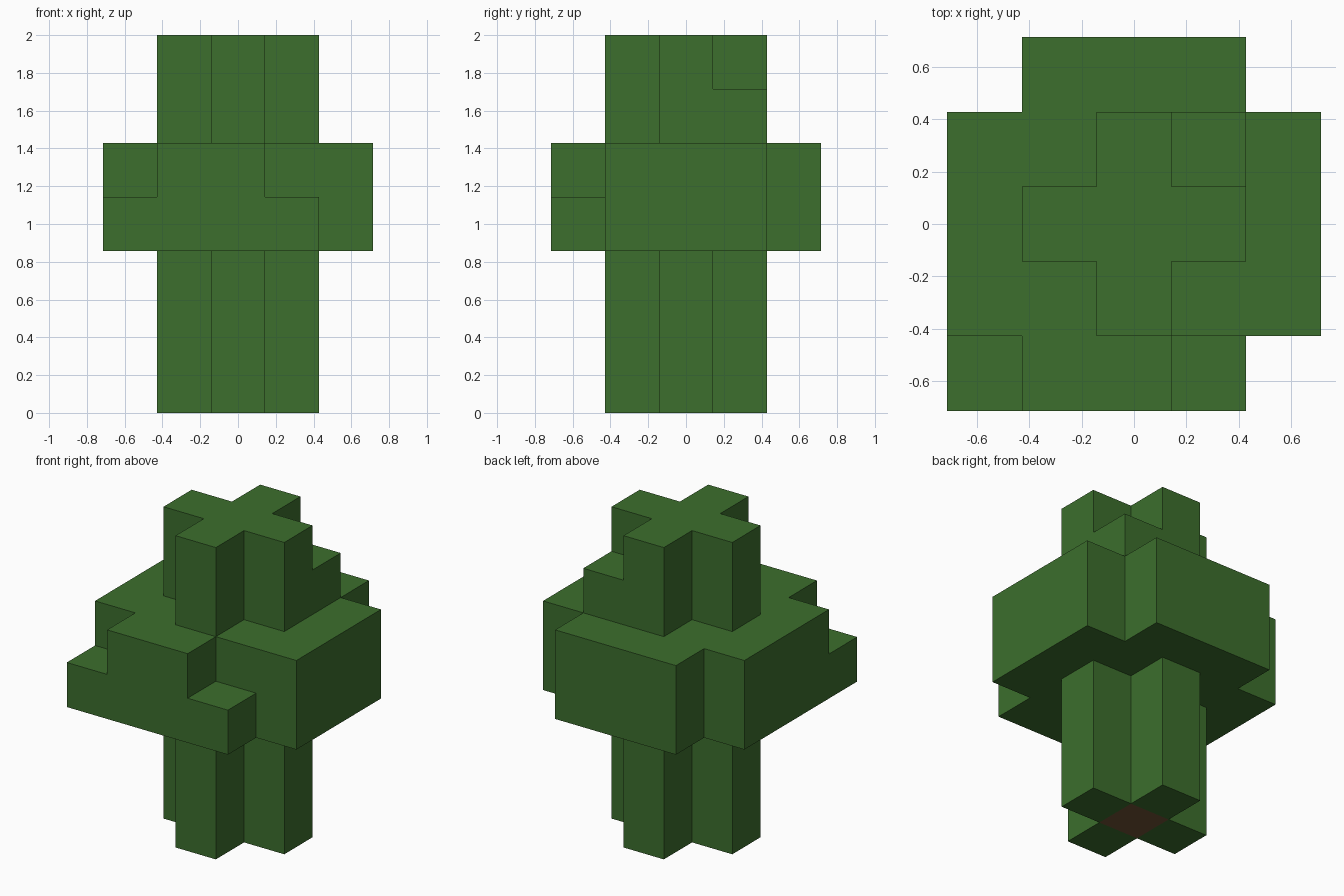
import bpy, bmesh
from mathutils import Vector

cube = bpy.data.objects.get("Cube")
if cube:
    bpy.data.objects.remove(cube, do_unlink=True)

U = 2 / 7  # edge of one block


def material(name, rgb):
    mat = bpy.data.materials.new(name)
    mat.use_nodes = True
    colour = (*rgb, 1)
    mat.diffuse_color = colour
    mat.node_tree.nodes["Principled BSDF"].inputs["Base Color"].default_value = colour
    return mat


leaf = material("leaf green", (0.045, 0.157, 0.026))
bark = material("bark brown", (0.16, 0.084, 0.036))


def blocks(footprint, layers):
    return {(x, y, z) for x, y in footprint for z in layers}


# Footprints, in whole blocks from the centre
cross = {(x, y) for x in (-1, 0, 1) for y in (-1, 0, 1) if x * y == 0}
square = {(x, y) for x in range(-2, 3) for y in range(-2, 3)}
corners = {(x, y) for x in (-2, 2) for y in (-2, 2)}
trimmed = square - corners

trunk = blocks({(0, 0)}, range(3))
parts = {
    "lower_foliage": blocks(cross - {(0, 0)}, range(3)),
    "wide_foliage": blocks(trimmed | {(-2, -2)}, [3]) | blocks(trimmed - {(1, -2)}, [4]),
    "top_foliage": blocks(cross, (5, 6)) | {(1, 1, 5)},
    "trunk": trunk,
}
occupied = set().union(*parts.values())


def build(name, cells, solid, mat):
    """Skin a group of blocks, leaving out faces covered by blocks in solid."""
    bm = bmesh.new()
    for cell in cells:
        centre = Vector(cell) + Vector((0, 0, 0.5))
        for axis in range(3):
            for sign in (-1, 1):
                n = Vector((0, 0, 0))
                n[axis] = sign
                if tuple(int(a + b) for a, b in zip(cell, n)) in solid:
                    continue
                u = Vector((0, 0, 0))
                u[(axis + 1) % 3] = 0.5
                v = n.cross(u)
                mid = centre + n / 2
                ring = (mid - u - v, mid + u - v, mid + u + v, mid - u + v)
                bm.faces.new([bm.verts.new(p * U) for p in ring])
    bmesh.ops.remove_doubles(bm, verts=bm.verts[:], dist=0.001)
    bmesh.ops.dissolve_limit(bm, angle_limit=0.01, verts=bm.verts[:], edges=bm.edges[:])
    mesh = bpy.data.meshes.new(name)
    bm.to_mesh(mesh)
    bm.free()
    mesh.materials.append(mat)
    bpy.context.collection.objects.link(bpy.data.objects.new(name, mesh))


# The trunk is a full column; foliage keeps only its outer skin
for name, cells in parts.items():
    if name == "trunk":
        build(name, cells, cells, bark)
    else:
        build(name, cells, occupied, leaf)
